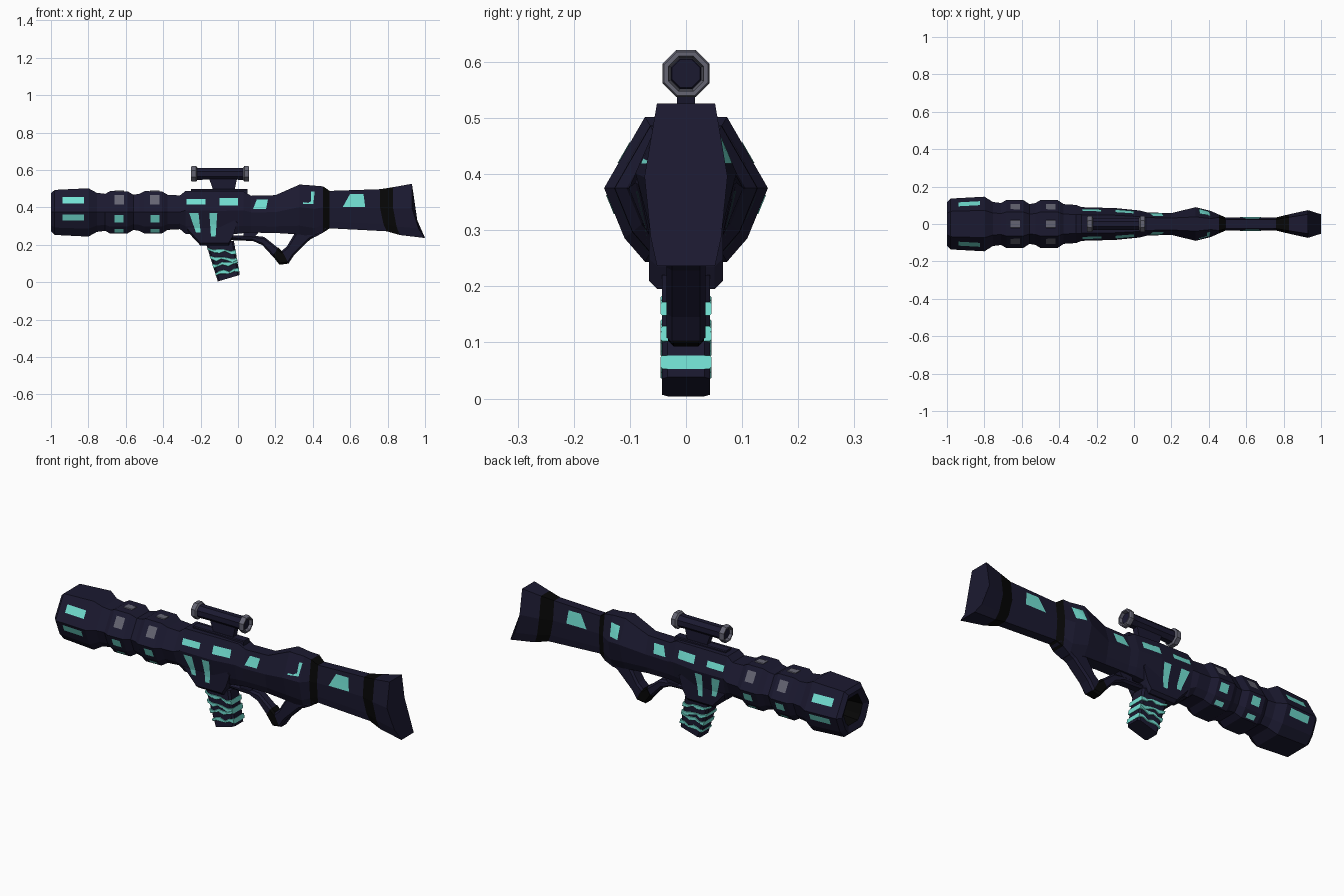
import bpy, bmesh, math
from mathutils import Vector
from mathutils.bvhtree import BVHTree

if "Cube" in bpy.data.objects:
    bpy.data.objects.remove(bpy.data.objects["Cube"])


def material(name, rgb):
    m = bpy.data.materials.new(name)
    m.diffuse_color = (*rgb, 1)
    m.use_nodes = True
    m.node_tree.nodes["Principled BSDF"].inputs["Base Color"].default_value = m.diffuse_color
    return m


NAVY = material("navy", (0.011, 0.010, 0.030))
BLACK = material("black", (0.002, 0.002, 0.002))
TEAL = material("teal", (0.17, 0.75, 0.65))
GREY = material("grey", (0.13, 0.13, 0.17))


def finish(name, bm, mats):
    me = bpy.data.meshes.new(name)
    bm.to_mesh(me)
    for m in mats:
        me.materials.append(m)
    ob = bpy.data.objects.new(name, me)
    bpy.context.collection.objects.link(ob)
    return ob


def loft(name, rings, mats, dark=()):
    """Skin closed rings of points, capping both ends; dark segments use slot 1."""
    bm = bmesh.new()
    vs = [[bm.verts.new(p) for p in r] for r in rings]
    n = len(vs[0])
    for k, (a, b) in enumerate(zip(vs, vs[1:])):
        for i in range(n):
            j = (i + 1) % n
            f = bm.faces.new((a[i], a[j], b[j], b[i]))
            f.material_index = int(k in dark)
    bm.faces.new(vs[0])
    bm.faces.new(vs[-1])
    bmesh.ops.recalc_face_normals(bm, faces=bm.faces)
    return finish(name, bm, mats)


def strip(name, pairs, y, mat, bevel=0.01):
    """Bar with chamfered rectangular section between paired (x, z) edges."""
    rings = []
    for o, i in pairs:
        o, i = Vector(o), Vector(i)
        d = (i - o).normalized() * bevel
        sec = [(o, y - bevel), (o + d, y), (i - d, y), (i, y - bevel)]
        rings.append([(p.x, w, p.y) for p, w in sec] + [(p.x, -w, p.y) for p, w in sec[::-1]])
    return loft(name, rings, [mat])


def section(x, top, mid, bot, w, f, dx=0):
    """Mirrored eight-point body section; dx slides the lower half along x."""
    half = [(x, f * w, top), (x, w, mid),
            (x + dx / 2, (1 + f) / 2 * w, mid + (bot - mid) * 0.68), (x + dx, f * w, bot)]
    return half + [(a, -b, c) for a, b, c in half[::-1]]


# Barrel: hexagon-like rings with a hollow muzzle and two repeated ribs
barrel = [(-0.88, 0.07), (-0.985, 0.08), (-1.0, 0.115), (-0.98, 0.136), (-0.80, 0.146), (-0.755, 0.118)]
for rib in (-0.635, -0.452):
    barrel += [(rib - 0.075, 0.112), (rib - 0.048, 0.128), (rib + 0.045, 0.127), (rib + 0.076, 0.106)]
barrel.append((-0.31, 0.102))
rings = [section(x, 0.375 + r * 0.87, 0.375, 0.375 - r * 0.9, r, 0.5) for x, r in barrel]

# Receiver, bulge and stock: x, top, bottom, half width
for x, t, b, w in [(-0.28, .488, .258, .09), (-0.10, .488, .25, .085), (0.03, .484, .262, .072),
                   (0.07, .462, .265, .062), (0.20, .465, .263, .058), (0.33, .522, .255, .09),
                   (0.41, .516, .24, .07), (0.455, .512, .265, .05), (0.49, .488, .288, .035),
                   (0.76, .497, .272, .035), (0.83, .508, .252, .052), (0.93, .526, .236, .074)]:
    f = 0.55 if x < 0.3 else 0.42 if x < 0.44 else 0.7
    dx = 0.07 if x > 0.9 else 0.035 if x > 0.7 else 0
    rings.append(section(x, t, b + 0.55 * (t - b), b, w, f, dx))
n = len(rings)
body = loft("body", rings, [NAVY, BLACK], (0, n - 5, n - 3))

# Magazine well, trigger guard and rear grip
strip("magazine_well", [((-0.27, 0.27), (-0.27, 0.34)), ((-0.20, 0.195), (-0.22, 0.37)),
                        ((-0.05, 0.195), (-0.05, 0.38)), ((-0.03, 0.235), (0.0, 0.33))], 0.066, NAVY, 0.015)
strip("guard_bar", [((-0.05, 0.225), (-0.05, 0.25)), ((0.08, 0.22), (0.07, 0.25)),
                    ((0.13, 0.198), (0.14, 0.242)), ((0.188, 0.135), (0.218, 0.18))], 0.028, NAVY)
strip("guard_tip", [((0.185, 0.14), (0.215, 0.185)), ((0.222, 0.093), (0.235, 0.165)),
                    ((0.272, 0.10), (0.25, 0.172))], 0.032, BLACK)
strip("rear_grip", [((0.27, 0.10), (0.235, 0.168)), ((0.30, 0.145), (0.262, 0.192)),
                    ((0.385, 0.228), (0.315, 0.28)), ((0.48, 0.28), (0.38, 0.36))], 0.035, NAVY)
strip("guard_root", [((0.03, 0.225), (0.03, 0.29)), ((0.075, 0.225), (0.13, 0.29))], 0.025, NAVY)


# Slanted magazine with wavy glowing bands
def mag(u, z):
    v = (0.22 - z) / 0.20
    left, right = -0.175 + 0.062 * v, -0.022 + 0.034 * v
    return (left + (right - left) * u, z)


strip("magazine", [(mag(0, 0.22), mag(1, 0.22)), (mag(0, 0.035), mag(1, 0.05)),
                   ((-0.108, 0.004), (0.008, 0.038))], 0.043, NAVY)
for k in range(4):
    pairs = []
    for i in range(6):
        slope = 0.018 if k > 1 else -0.012
        z = 0.172 - 0.042 * k + slope * i / 5 + 0.006 * math.cos(i * 2.2 + k)
        h = 0.006 + 0.003 * ((i + k) % 3)
        u = i / 5 * 1.02 - 0.01
        pairs.append((mag(u, z - h), mag(u, z + h)))
    strip(f"magazine_band_{k}", pairs, 0.045, TEAL, 0.003)

# Panels draped on both flanks of the body
trees = []
for part in ("body", "magazine_well"):
    me = bpy.data.objects[part].data
    trees.append(BVHTree.FromPolygons([v.co for v in me.vertices], [p.vertices for p in me.polygons]))


def panel(name, x, z, w, h, mat=TEAL, lean=0, taper=1, n=5):
    """Panel centred at (x, z); lean shifts its top edge, taper scales it."""
    bm = bmesh.new()
    for side in (-1, 1):
        grid = []
        for i in range(n):
            for j in range(n):
                u, v = i / (n - 1) - 0.5, j / (n - 1)
                px, pz = x + u * w * (1 + (taper - 1) * v) + lean * v, z + (v - 0.5) * h
                hits = [t.ray_cast(Vector((px, side, pz)), Vector((0, -side, 0)))[0] for t in trees]
                y = max([abs(p.y) for p in hits if p] or [0.03])
                grid.append(bm.verts.new((px, side * (y + 0.003), pz)))
        for i in range(n - 1):
            for j in range(n - 1):
                k = i * n + j
                q = [grid[k], grid[k + n], grid[k + n + 1], grid[k + 1]]
                bm.faces.new(q if side < 0 else q[::-1])
    finish(name, bm, [mat])


def box(name, x0, x1, y, z0, z1, mat):
    strip(name, [((x0, z0), (x0, z1)), ((x1, z0), (x1, z1))], y, mat, 0.004)


panel("muzzle_light_upper", -0.882, 0.438, 0.115, 0.037)
panel("muzzle_light_lower", -0.882, 0.346, 0.115, 0.034)
for k, x in enumerate((-0.635, -0.445)):
    panel(f"rib_vent_{k}", x, 0.44, 0.05, 0.05, GREY)
    panel(f"rib_light_{k}", x, 0.34, 0.048, 0.04)
    panel(f"rib_underlight_{k}", x, 0.274, 0.048, 0.018)
    box(f"rib_top_vent_{k}", x - 0.025, x + 0.025, 0.022, 0.47, 0.489, GREY)
panel("receiver_light_front", -0.225, 0.43, 0.10, 0.03)
panel("receiver_light_mid", -0.05, 0.43, 0.10, 0.04)
panel("receiver_light_rear", 0.115, 0.416, 0.07, 0.05, lean=0.015, taper=0.85)
panel("well_light_front", -0.212, 0.317, 0.025, 0.105, lean=-0.024, taper=2)
panel("well_light_rear", -0.132, 0.307, 0.025, 0.125, taper=1.7)
panel("bulge_light", 0.375, 0.452, 0.055, 0.066, lean=0.005, taper=1.1)
panel("stock_light", 0.62, 0.437, 0.12, 0.07, lean=0.015, taper=0.6)

# Top rail and scope mount
box("top_rail", -0.25, 0.05, 0.024, 0.47, 0.498, NAVY)
strip("scope_mount", [((-0.13, 0.485), (-0.155, 0.555)), ((-0.02, 0.485), (-0.005, 0.555))], 0.016, NAVY, 0.004)


# Octagonal scope with hollow grey end rings
def tube(name, stations, mat):
    return loft(name, [[(x, r * math.cos(a), 0.579 + r * math.sin(a))
                        for a in (math.pi / 8 + i * math.pi / 4 for i in range(8))]
                       for x, r in stations], [mat])


tube("scope_tube", [(-0.228, 0.036), (-0.19, 0.034), (0.0, 0.034), (0.038, 0.036)], NAVY)
for nm, x, s in (("front", -0.25, 1), ("rear", 0.06, -1)):
    tube(f"scope_ring_{nm}", [(x + s * 0.018, 0.03), (x, 0.034), (x, 0.042), (x + s * 0.006, 0.0455),
                              (x + s * 0.026, 0.0455), (x + s * 0.032, 0.036)], GREY)
    tube(f"scope_lens_{nm}", [(x + s * 0.012, 0.027), (x + s * 0.02, 0.03)], NAVY)
